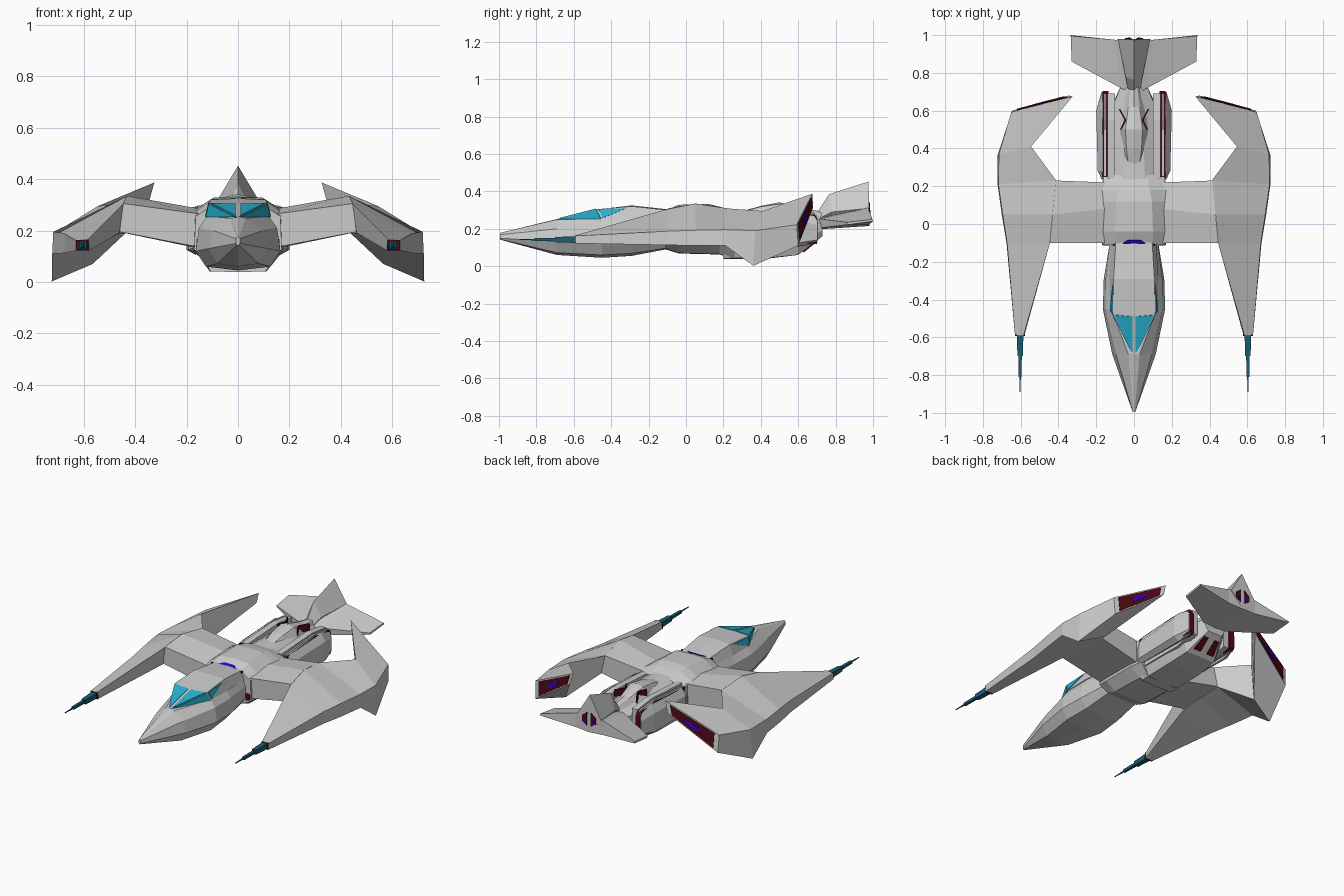
import bpy, bmesh
from mathutils import Vector


def material(name, rgb):
    m = bpy.data.materials.new(name)
    m.diffuse_color = (*rgb, 1)
    return m


CYAN = material("glass_cyan", (0.02, 0.45, 0.65))
TEAL = material("gun_teal", (0.01, 0.11, 0.17))
RED = material("dark_red", (0.08, 0.003, 0.006))
BLUE = material("glow_blue", (0.03, 0.0, 0.6))


def finish(name, bm, mat=None, mirror=False):
    bmesh.ops.recalc_face_normals(bm, faces=bm.faces)
    me = bpy.data.meshes.new(name)
    bm.to_mesh(me)
    bm.free()
    ob = bpy.data.objects.new(name, me)
    bpy.context.collection.objects.link(ob)
    if mat:
        me.materials.append(mat)
    if mirror:
        mod = ob.modifiers.new("mirror", 'MIRROR')
        mod.use_mirror_merge = False
    return ob


def loft(name, rings, mat=None, mirror=False):
    """Skin a list of equal-length 3D rings and cap both ends."""
    bm = bmesh.new()
    vs = [[bm.verts.new(p) for p in r] for r in rings]
    n = len(rings[0])
    for a, b in zip(vs, vs[1:]):
        for i in range(n):
            j = (i + 1) % n
            bm.faces.new((a[i], a[j], b[j], b[i]))
    bm.faces.new(vs[0])
    bm.faces.new(vs[-1])
    return finish(name, bm, mat, mirror)


def hull(name, sections):
    """Loft symmetric sections: (y, half profile from top centre to bottom centre)."""
    rings = []
    for y, half in sections:
        ring = [(x, y, z) for x, z in half]
        ring += [(-x, y, z) for x, z in reversed(half[1:-1])]
        rings.append(ring)
    return loft(name, rings)


def plate(name, pts, mat, shrink=0.9, lift=0.004, out=(0, 0, 1), mirror=True):
    """Thin panel lying just proud of a surface."""
    pts = [Vector(p) for p in pts]
    c = sum(pts, Vector()) / len(pts)
    n = (pts[1] - pts[0]).cross(pts[2] - pts[0]).normalized()
    if n.dot(Vector(out)) < 0:
        n = -n
    face = [c + (p - c) * shrink for p in pts]
    return loft(name, [[p - n * 0.006 for p in face], [p + n * lift for p in face]], mat, mirror)


def box(name, lo, hi, mat=None, mirror=True):
    (x0, y0, z0), (x1, y1, z1) = lo, hi
    return loft(name, [[(x0, y, z0), (x1, y, z0), (x1, y, z1), (x0, y, z1)] for y in (y0, y1)],
                mat, mirror)


# Forward fuselage
hull("nose_hull", [
    (-0.995, [(0, .178), (.004, .175), (.007, .168), (.007, .15), (.004, .144), (0, .142)]),
    (-0.69, [(0, .252), (.03, .248), (.095, .20), (.115, .13), (.08, .072), (0, .06)]),
    (-0.45, [(0, .262), (.12, .255), (.152, .21), (.165, .12), (.125, .06), (0, .045)]),
    (-0.29, [(0, .262), (.12, .255), (.15, .21), (.16, .12), (.115, .068), (0, .055)]),
    (-0.08, [(0, .26), (.115, .25), (.125, .21), (.125, .14), (.1, .1), (0, .095)])])

# Cockpit cabin: base outline and roof
A, B, C, D = (0, -.69, .252), (.125, -.45, .252), (.128, -.29, .252), (.118, -.08, .25)
a, b, c, d = (0, -.485, .302), (.112, -.475, .305), (.108, -.29, .32), (.095, -.08, .298)
ridge, tail = (0, -.29, .325), (0, -.08, .302)
bm = bmesh.new()
for s in (1, -1):
    for f in ((A, B, b), (A, b, a), (B, C, c, b), (C, D, d, c), (a, b, c, ridge), (ridge, c, d, tail)):
        bm.faces.new([bm.verts.new((s * p[0], p[1], p[2])) for p in f])
bmesh.ops.remove_doubles(bm, verts=bm.verts, dist=0.0005)
finish("cockpit_cabin", bm)
plate("windscreen", [(.006, -.685, .252), b, (.006, -.485, .302)], CYAN, .92, out=(0, -1, 1))
plate("windscreen_side", [(.006, -.685, .252), B, b], CYAN, .95, out=(1, -1, 0))
plate("side_window", [B, (.11, -.31, .312), b], CYAN, .88, out=(1, 0, 0))

# Centre body
hull("centre_body", [
    (-0.11, [(0, .298), (.1, .296), (.165, .255), (.17, .125), (.11, .095), (0, .09)]),
    (-0.04, [(0, .328), (.1, .322), (.17, .27), (.175, .12), (.11, .07), (0, .068)]),
    (0.12, [(0, .332), (.095, .328), (.17, .28), (.175, .12), (.11, .066), (0, .064)]),
    (0.18, [(0, .318), (.085, .316), (.17, .28), (.175, .12), (.11, .064), (0, .062)]),
    (0.26, [(0, .292), (.07, .29), (.16, .26), (.16, .12), (.11, .04), (0, .04)])])
box("intake_trim", (-.11, -.115, .288), (.11, -.105, .3), RED, False)
plate("intake_glow", [(-.065, -.106, .3), (.065, -.106, .3), (.035, -.085, .309), (-.035, -.085, .309)],
      BLUE, 1, .003, mirror=False)
plate("side_intake", [(.13, -.11, .12), (.165, -.11, .13), (.162, -.11, .17), (.13, -.11, .17)],
      RED, .9, out=(0, -1, 0))

# Rear hull and dorsal housing
hull("rear_hull", [
    (0.2, [(0, .30), (.06, .298), (.13, .26), (.14, .12), (.11, .042), (0, .038)]),
    (0.45, [(0, .30), (.05, .295), (.13, .25), (.14, .12), (.11, .045), (0, .042)]),
    (0.6, [(0, .29), (.045, .28), (.12, .23), (.13, .13), (.10, .06), (0, .06)]),
    (0.73, [(0, .27), (.03, .26), (.07, .23), (.07, .19), (.05, .16), (0, .16)])])
hull("dorsal_housing", [
    (0.32, [(0, .30), (.03, .296), (.05, .28), (0, .27)]),
    (0.40, [(0, .322), (.04, .318), (.06, .28), (0, .27)]),
    (0.50, [(0, .342), (.045, .332), (.075, .28), (0, .27)]),
    (0.62, [(0, .31), (.03, .30), (.06, .26), (0, .25)]),
    (0.74, [(0, .29), (.015, .28), (.03, .25), (0, .24)])])
for y0, y1, x0, x1 in ((.55, .61, .045, .078), (.55, .50, .045, .07)):
    loft("dorsal_vent", [[(x - .004, y, .28), (x + .004, y, .28), (x + .004, y, .325), (x - .004, y, .325)]
                         for x, y in ((x0, y0), (x1, y1))], RED, True)


def engine_layer(name, x0, x1, stations, mat=None):
    loft(name, [[(x0, y, z0), (x1, y, z0), (x1, y, z1), (x0, y, z1)] for y, z0, z1 in stations], mat, True)


# Engines: red strip with a grey rib, sandwiched between inner and outer cowls
engine_layer("engine_strip", .135, .168, ((.25, .125, .27), (.55, .12, .29), (.69, .12, .275), (.703, .13, .25)), RED)
engine_layer("engine_rib", .147, .158, ((.255, .12, .278), (.55, .115, .298), (.69, .118, .283)))
engine_layer("engine_inner_cowl", .10, .14, ((.24, .1, .285), (.55, .1, .302), (.69, .13, .285)))
loft("engine_outer_cowl", [[(.163, y, z0), (x, y, z0 + .02), (x, y, z1 - .05), (.163, y, z1)]
                           for y, x, z0, z1 in ((.235, .17, .115, .27), (.28, .192, .105, .28),
                                                (.6, .2, .105, .295), (.7, .172, .12, .27))], None, True)
plate("belly_nozzle", [(.015, .61, .065), (.085, .61, .065), (.06, .715, .15), (.015, .715, .15)],
      RED, .7, .006, (0, 1, -1))

# Inner wing
loft("inner_wing", [
    [(.15, -.1, .265), (.15, .08, .285), (.15, .22, .275), (.15, .22, .13), (.15, -.1, .135)],
    [(.446, -.1, .305), (.432, .05, .335), (.414, .23, .308), (.44, .23, .19), (.46, -.1, .195)]], None, True)

# Outer wing pod: long boom that sweeps inward and up behind
end = [(.325, .675, .387), (.65, .592, .222), (.645, .6, .11), (.345, .68, .315)]
loft("outer_wing_pod", [
    [(.585, -.59, .165), (.63, -.59, .162), (.63, -.59, .122), (.58, -.59, .122)],
    [(.445, -.1, .305), (.672, -.1, .187), (.675, -.1, .113), (.462, -.1, .19)],
    [(.43, .05, .335), (.695, .05, .192), (.70, .05, .11), (.45, .05, .188)],
    [(.412, .23, .308), (.718, .21, .195), (.722, .21, .11), (.44, .23, .187)],
    [(.545, .41, .295), (.715, .37, .19), (.724, .36, .002), (.565, .41, .07)],
    end], None, True)
plate("pod_exhaust", end, RED, .82, .004, (0, 1, 0))
plate("pod_exhaust_glow", end, BLUE, .28, .007, (0, 1, 0))

# Wing guns
plate("gun_mount", [(.578, -.59, .122), (.63, -.59, .122), (.63, -.59, .163), (.582, -.59, .163)],
      RED, 1, .004, (0, -1, 0))
for i, (y0, y1, r0, r1) in enumerate(((-.58, -.70, .018, .014), (-.69, -.81, .009, .008),
                                      (-.80, -.89, .004, .002))):
    loft(f"gun_stage_{i + 1}", [[(.603 + sx * r, y, .142 + sz * r)
                                for sx, sz in ((-1, -1), (1, -1), (1, 1), (-1, 1))]
                               for y, r in ((y0, r0), (y1, r1))], TEAL, True)

# Tail: thin drooping stabiliser with a peaked central fin
loft("tail_stabiliser", [
    [(0, .68, .25), (0, .98, .33), (0, .98, .215), (0, .68, .195)],
    [(.07, .72, .252), (.1, .975, .31), (.1, .975, .22), (.07, .72, .205)],
    [(.33, .86, .235), (.335, .995, .25), (.335, 1, .24), (.33, .865, .222)]], None, True)
loft("tail_fin", [
    [(0, .69, .27), (.03, .7, .25), (0, .7, .23), (-.03, .7, .25)],
    [(0, .765, .385), (.045, .78, .29), (0, .78, .23), (-.045, .78, .29)],
    [(0, .975, .452), (.085, .98, .31), (0, .98, .22), (-.085, .98, .31)]])
plate("tail_nozzle", [(.012, .98, .25), (.05, .98, .275), (.05, .98, .315), (.012, .98, .345)],
      RED, .9, .004, (0, 1, 0))
plate("tail_nozzle_glow", [(.018, .98, .265), (.035, .98, .275), (.033, .98, .295), (.018, .98, .3)],
      BLUE, 1, .007, (0, 1, 0))
